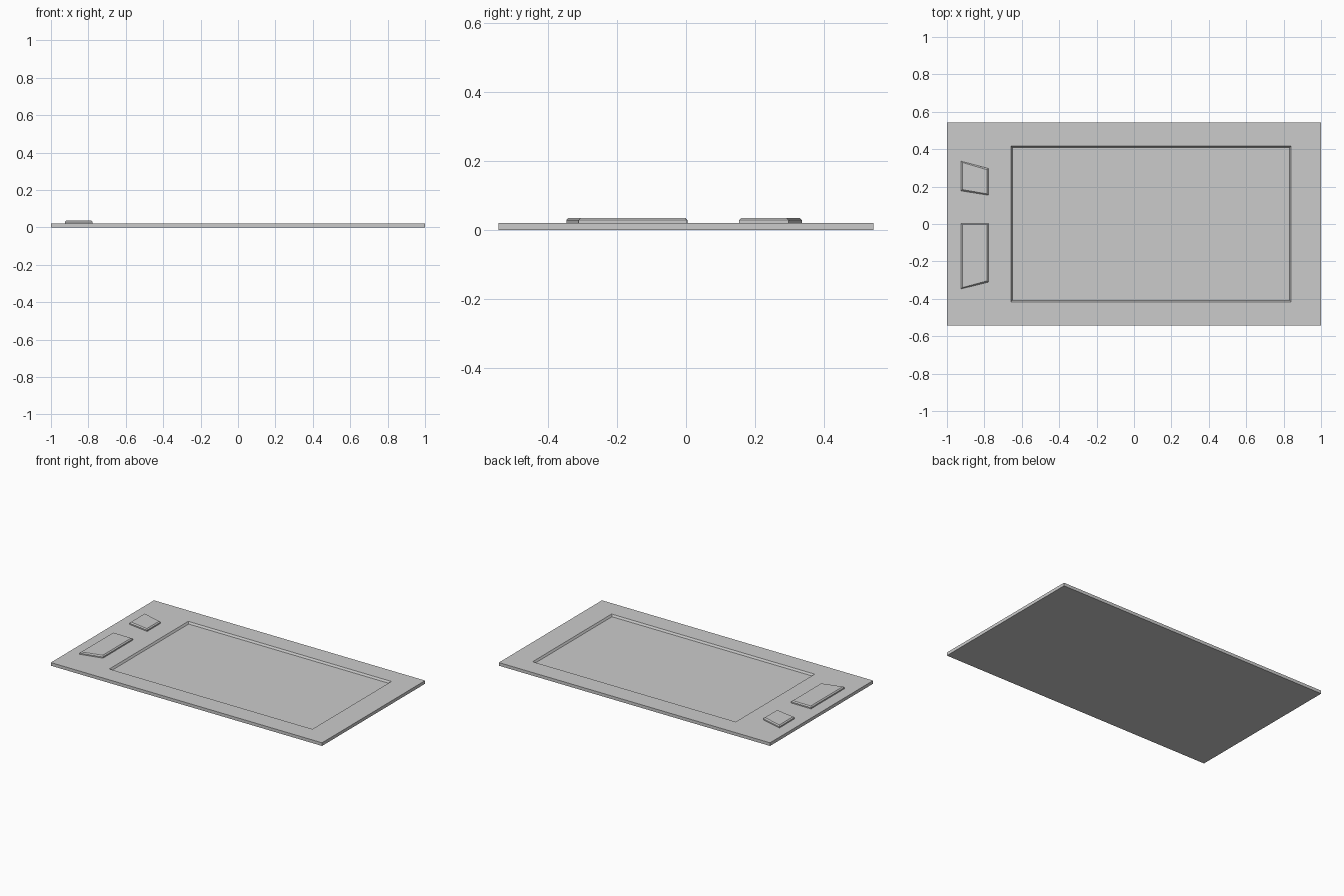
import bpy, bmesh

if "Cube" in bpy.data.objects:
    bpy.data.objects.remove(bpy.data.objects["Cube"])


def loft(name, loops):
    """Skin a stack of four-point loops (bottom to top) and cap both ends."""
    bm = bmesh.new()
    rings = [[bm.verts.new(p) for p in loop] for loop in loops]
    for a, b in zip(rings, rings[1:]):
        for i in range(4):
            j = (i + 1) % 4
            bm.faces.new((a[i], a[j], b[j], b[i]))
    bm.faces.new(rings[0][::-1])
    bm.faces.new(rings[-1])
    bmesh.ops.recalc_face_normals(bm, faces=bm.faces)
    mesh = bpy.data.meshes.new(name)
    bm.to_mesh(mesh)
    bm.free()
    obj = bpy.data.objects.new(name, mesh)
    bpy.context.collection.objects.link(obj)
    return obj


def rect(x0, x1, y, z):
    return [(x0, -y, z), (x1, -y, z), (x1, y, z), (x0, y, z)]


def button(name, left, right):
    """Raised trapezoid key with a chamfered top; left/right are (y0, y1)."""
    def ring(inset, z):
        x0, x1 = -0.925 + inset, -0.778 - inset
        return [(x0, left[0] + inset, z), (x1, right[0] + inset, z),
                (x1, right[1] - inset, z), (x0, left[1] - inset, z)]
    return loft(name, [ring(0, TOP - 0.002), ring(0, 0.029), ring(0.007, 0.036)])


TOP = 0.021

# Flat slab with a recessed drawing area, walls sloping slightly inward
loft("tablet_body", [
    rect(-1, 1, 0.543, 0),
    rect(-1, 1, 0.543, TOP),
    rect(-0.658, 0.84, 0.416, TOP),
    rect(-0.65, 0.832, 0.408, 0.008),
])

# Side keys
button("small_button", (0.177, 0.336), (0.154, 0.297))
button("large_button", (-0.347, 0.004), (-0.311, 0.003))
